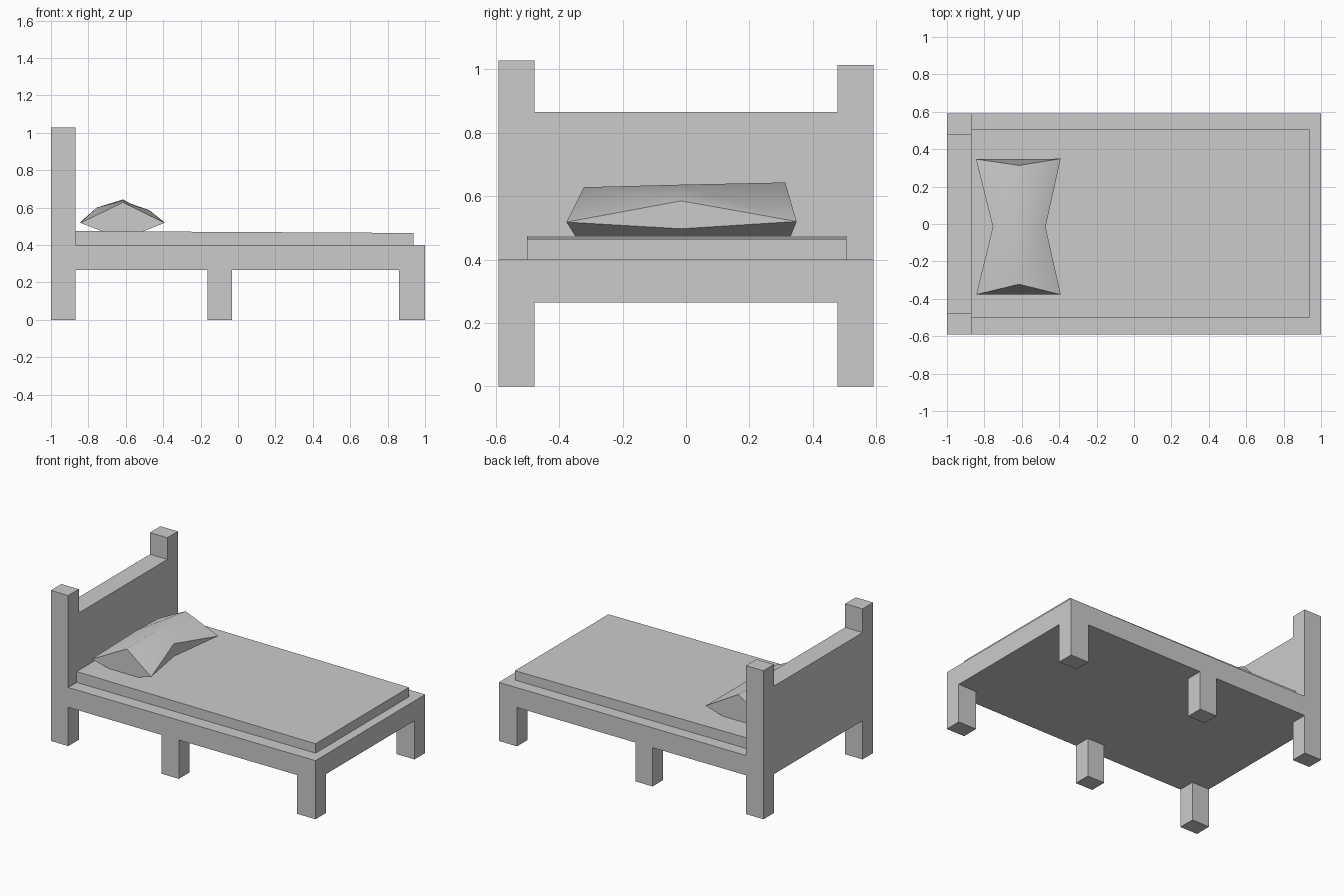
import bpy, bmesh

if "Cube" in bpy.data.objects:
    bpy.data.objects.remove(bpy.data.objects["Cube"])


def mesh_object(name, bm):
    bmesh.ops.recalc_face_normals(bm, faces=bm.faces)
    me = bpy.data.meshes.new(name)
    bm.to_mesh(me)
    bm.free()
    ob = bpy.data.objects.new(name, me)
    bpy.context.collection.objects.link(ob)
    return ob


def box(name, x, y, z):
    bm = bmesh.new()
    bmesh.ops.create_cube(bm, size=1)
    for v in bm.verts:
        v.co = [r[0] if c < 0 else r[1] for c, r in zip(v.co, (x, y, z))]
    return mesh_object(name, bm)


W, INNER = 0.592, 0.478           # half width of the bed, inner face of the legs
BASE, DECK = 0.265, 0.40          # underside and top of the frame

# Bed frame slab
box("bed_frame", (-1, 1), (-W, W), (BASE, DECK))

# Six legs
for side, y in (("front", (-W, -INNER)), ("back", (INNER, W))):
    for part, x in (("head", (-1, -0.868)), ("middle", (-0.162, -0.032)), ("foot", (0.862, 1))):
        box(f"{side}_{part}_leg", x, y, (0, BASE))

# Headboard panel between two posts
box("headboard", (-1, -0.868), (-INNER, INNER), (DECK, 0.866))
box("front_headboard_post", (-1, -0.868), (-W, -INNER), (DECK, 1.028))
box("back_headboard_post", (-1, -0.868), (INNER, W), (DECK, 1.014))

# Mattress, slightly raised at the head end
mattress = box("mattress", (-0.868, 0.937), (-0.501, 0.507), (DECK, 0.464))
for v in mattress.data.vertices:
    if v.co.x < 0 and v.co.z > 0.45:
        v.co.z = 0.474

# Pillow: a 3 x 3 grid above and below, sharing the four corners
plan = [(-0.843, -0.377), (-0.615, -0.322), (-0.392, -0.377),
        (-0.755, -0.015), (-0.615, -0.015), (-0.473, -0.015),
        (-0.845, 0.347), (-0.615, 0.313), (-0.392, 0.349)]
top_z = [0.518, 0.628, 0.518, 0.600, 0.636, 0.585, 0.520, 0.643, 0.520]
low_z = [0.518, 0.430, 0.518, 0.497, 0.430, 0.497, 0.520, 0.430, 0.520]
bm = bmesh.new()
top = [bm.verts.new((*p, z)) for p, z in zip(plan, top_z)]
low = [top[i] if i in (0, 2, 6, 8) else bm.verts.new((*plan[i], low_z[i])) for i in range(9)]
for grid in (top, low):
    for i in (0, 1, 3, 4):
        f = bm.faces.new([grid[i], grid[i + 1], grid[i + 4], grid[i + 3]])
        f.smooth = grid is top
# Side gussets
for a, m, b in ((0, 1, 2), (2, 5, 8), (8, 7, 6), (6, 3, 0)):
    bm.faces.new([top[a], low[m], top[b], top[m]])
bm.normal_update()
for e in bm.edges:
    if any(not f.smooth for f in e.link_faces):
        e.smooth = False
mesh_object("pillow", bm)
